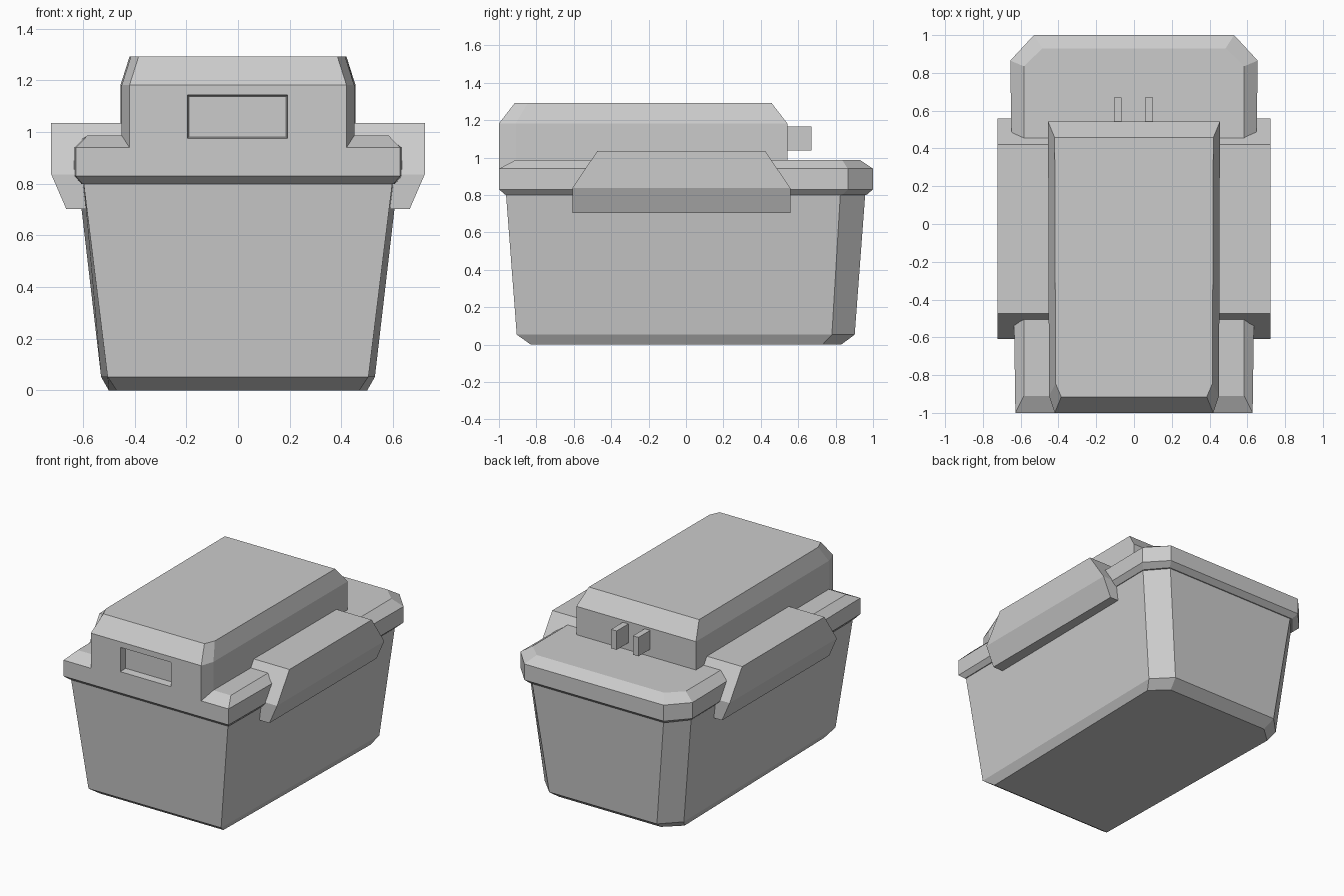
import bpy, bmesh

if "Cube" in bpy.data.objects:
    bpy.data.objects.remove(bpy.data.objects["Cube"])


def make_object(name, bm):
    bmesh.ops.recalc_face_normals(bm, faces=bm.faces[:])
    mesh = bpy.data.meshes.new(name)
    bm.to_mesh(mesh)
    bm.free()
    obj = bpy.data.objects.new(name, mesh)
    bpy.context.collection.objects.link(obj)
    return obj


def loft(name, rings):
    """Skin closed rings of equal point count and cap both ends."""
    bm = bmesh.new()
    loops = [[bm.verts.new(p) for p in ring] for ring in rings]
    n = len(loops[0])
    for a, b in zip(loops, loops[1:]):
        for i in range(n):
            j = (i + 1) % n
            bm.faces.new((a[i], a[j], b[j], b[i]))
    bm.faces.new(loops[0])
    bm.faces.new(loops[-1])
    return make_object(name, bm)


def outline(z, half):
    """Symmetric outline from its right half, listed front to back."""
    return ([(x, y, z) for x, y in half] +
            [(-x, y, z) for x, y in reversed(half)])


def rect(z, x0, x1, y0, y1):
    return [(x0, y0, z), (x1, y0, z), (x1, y1, z), (x0, y1, z)]


# Tapered tub with chamfered back corners
loft("tub", [
    outline(0.00, [(0.47, -0.83), (0.50, 0.73), (0.39, 0.83)]),
    outline(0.053, [(0.505, -0.905), (0.53, 0.78), (0.41, 0.902)]),
    outline(0.80, [(0.597, -0.962), (0.617, 0.825), (0.50, 0.958)]),
])

# Rim around the top of the tub
loft("rim", [
    outline(0.80, [(0.603, -0.965), (0.622, 0.835), (0.51, 0.965)]),
    outline(0.83, [(0.628, -1.0), (0.655, 0.865), (0.53, 1.0)]),
    outline(0.94, [(0.628, -1.0), (0.655, 0.865), (0.53, 1.0)]),
    outline(0.987, [(0.583, -0.91), (0.583, 0.835), (0.485, 0.93)]),
])

# Raised lid with bevelled top
lid_base = [(0.42, -1.0), (0.45, -0.91), (0.455, 0.542)]
lid = loft("lid", [
    outline(0.94, lid_base),
    outline(1.182, lid_base),
    outline(1.292, [(0.385, -0.915), (0.415, -0.845), (0.42, 0.457)]),
])

# Recessed panel in the lid front
cutter = loft("panel_cutter", [
    [(-0.197, y, 0.975), (0.193, y, 0.975), (0.193, y, 1.145), (-0.197, y, 1.145)]
    if y < -1 else
    [(-0.19, y, 0.982), (0.186, y, 0.982), (0.186, y, 1.138), (-0.19, y, 1.138)]
    for y in (-1.01, -0.95)])
cutter.hide_render = True
mod = lid.modifiers.new("panel_recess", 'BOOLEAN')
mod.operation = 'DIFFERENCE'
mod.solver = 'EXACT'
mod.object = cutter
bpy.context.view_layer.objects.active = lid
bpy.ops.object.modifier_apply(modifier=mod.name)
bpy.data.objects.remove(cutter)

# Side clamps wrapping over the rim
for side, s in (("left", -1), ("right", 1)):
    loft(side + "_clamp", [
        rect(0.703, s * 0.40, s * 0.665, -0.608, 0.558),
        rect(0.837, s * 0.40, s * 0.723, -0.608, 0.558),
        rect(1.036, s * 0.40, s * 0.723, -0.473, 0.422),
    ])

# Two hinge prongs at the back of the lid
for side, x in (("left", -0.086), ("right", 0.08)):
    loft(side + "_prong", [rect(z, x - 0.021, x + 0.021, 0.50, 0.67)
                           for z in (1.037, 1.167)])
